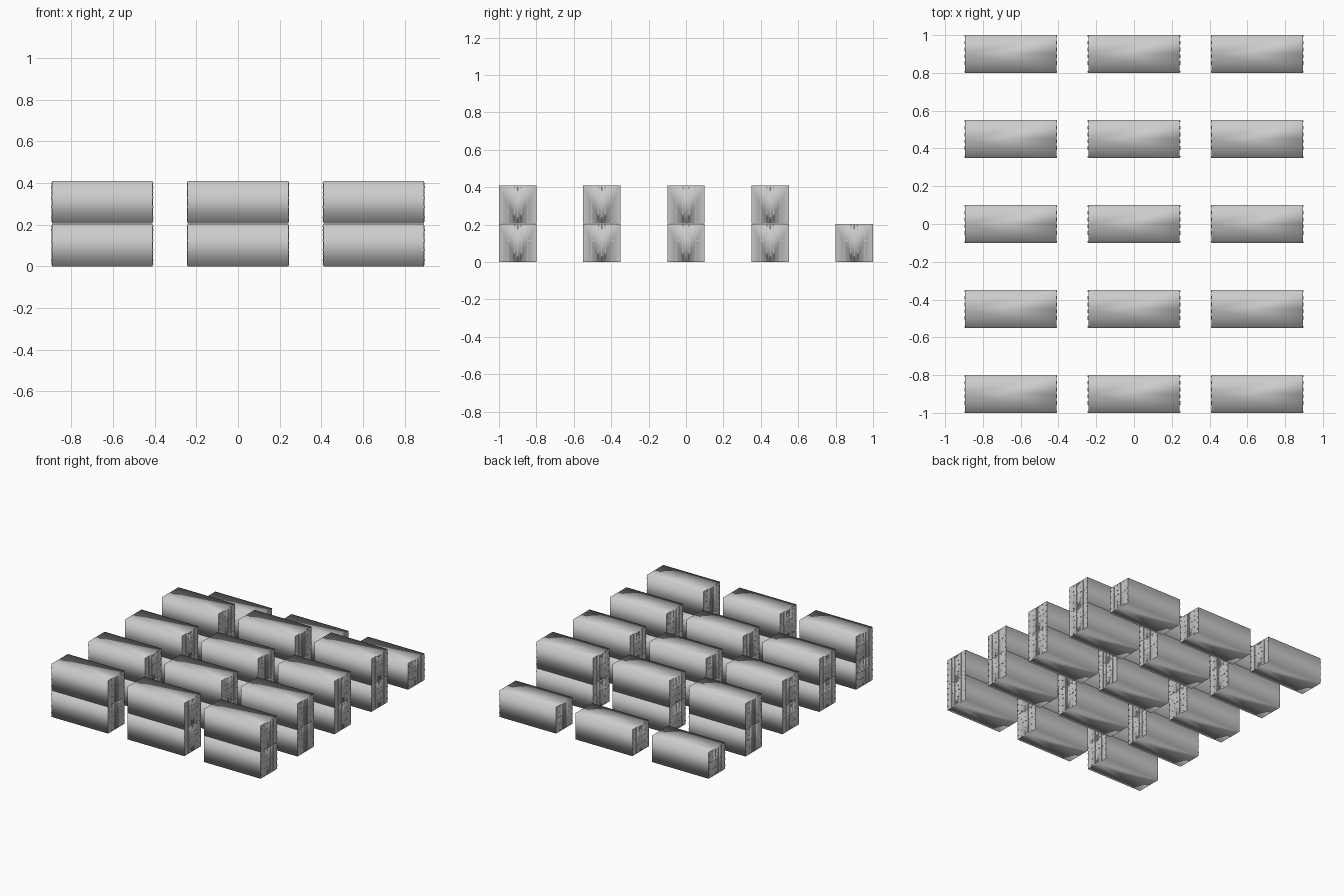
import bpy, bmesh
from mathutils import Matrix, Vector

cube = bpy.data.objects.get("Cube")
if cube:
    bpy.data.objects.remove(cube, do_unlink=True)

grey = bpy.data.materials.new("plain grey")
grey.use_nodes = True
COLOUR = (0.6, 0.6, 0.6, 1)
grey.diffuse_color = COLOUR
grey.node_tree.nodes["Principled BSDF"].inputs["Base Color"].default_value = COLOUR

HALF_L, HALF_W, HEIGHT = 0.242, 0.1, 0.204


def finish(bm, name, smooth):
    mesh = bpy.data.meshes.new(name)
    for f in bm.faces:
        f.smooth = smooth
    bm.to_mesh(mesh)
    bm.free()
    mesh.materials.append(grey)
    return mesh


def container_shell():
    """Smooth box whose end walls meet the roof and floor at the door seam."""
    bm = bmesh.new()
    ends = {}
    for s in (-1, 1):
        corner = {(y, z): bm.verts.new((s * HALF_L, y * HALF_W, z * HEIGHT))
                  for z in (0, 1) for y in (-1, 0, 1)}
        ends[s] = corner
        # End wall with its own corners
        wall = []
        for y, z in ((-1, 0), (0, 0), (1, 0), (1, 1), (0, 1), (-1, 1)):
            wall.append(corner[y, z] if y == 0 else bm.verts.new(corner[y, z].co))
        bm.faces.new(wall if s > 0 else wall[::-1])
    back, front = ends[-1], ends[1]
    # Long side walls
    for y in (-1, 1):
        side = [back[y, 0], front[y, 0], front[y, 1], back[y, 1]]
        bm.faces.new(side if y < 0 else side[::-1])
    # Floor and roof
    for z in (0, 1):
        deck = [back[y, z] for y in (1, 0, -1)] + [front[y, z] for y in (-1, 0, 1)]
        bm.faces.new(deck if z else deck[::-1])
    return finish(bm, "container_shell", True)


def block(bm, centre, size):
    matrix = Matrix.Translation(Vector(centre)) @ Matrix.Diagonal((*size, 1))
    bmesh.ops.create_cube(bm, size=1, matrix=matrix)


def door_hardware():
    """Locking bars, brackets, handles and hinges on both ends."""
    bm = bmesh.new()
    for s in (-1, 1):
        x = s * HALF_L
        for y in (-0.053, -0.018, 0.018, 0.053):
            # Locking bar
            block(bm, (x, y, HEIGHT / 2), (0.004, 0.003, 0.19))
            # Bar brackets
            for z in (0.012, 0.06, 0.15, 0.192):
                block(bm, (x, y, z), (0.007, 0.008, 0.005))
            # Handle
            block(bm, (x, y + 0.008, 0.115), (0.006, 0.016, 0.004))
        # Hinges
        for y in (-0.094, 0.094):
            for z in (0.03, 0.08, 0.125, 0.175):
                block(bm, (x, y, z), (0.007, 0.007, 0.008))
        # Seam between the two doors
        block(bm, (x, 0, HEIGHT / 2), (0.003, 0.002, 0.19))
    return finish(bm, "door_hardware", False)


shell, hardware = container_shell(), door_hardware()


def place(mesh, name, location):
    obj = bpy.data.objects.new(name, mesh)
    obj.location = location
    bpy.context.collection.objects.link(obj)


# Three columns and five rows, stacked two high except in the back row
for row in range(5):
    for column in (-1, 0, 1):
        for level in range(1 if row == 4 else 2):
            spot = (column * 0.652, -0.9 + row * 0.45, level * 0.205)
            place(shell, "container", spot)
            place(hardware, "container_doors", spot)
